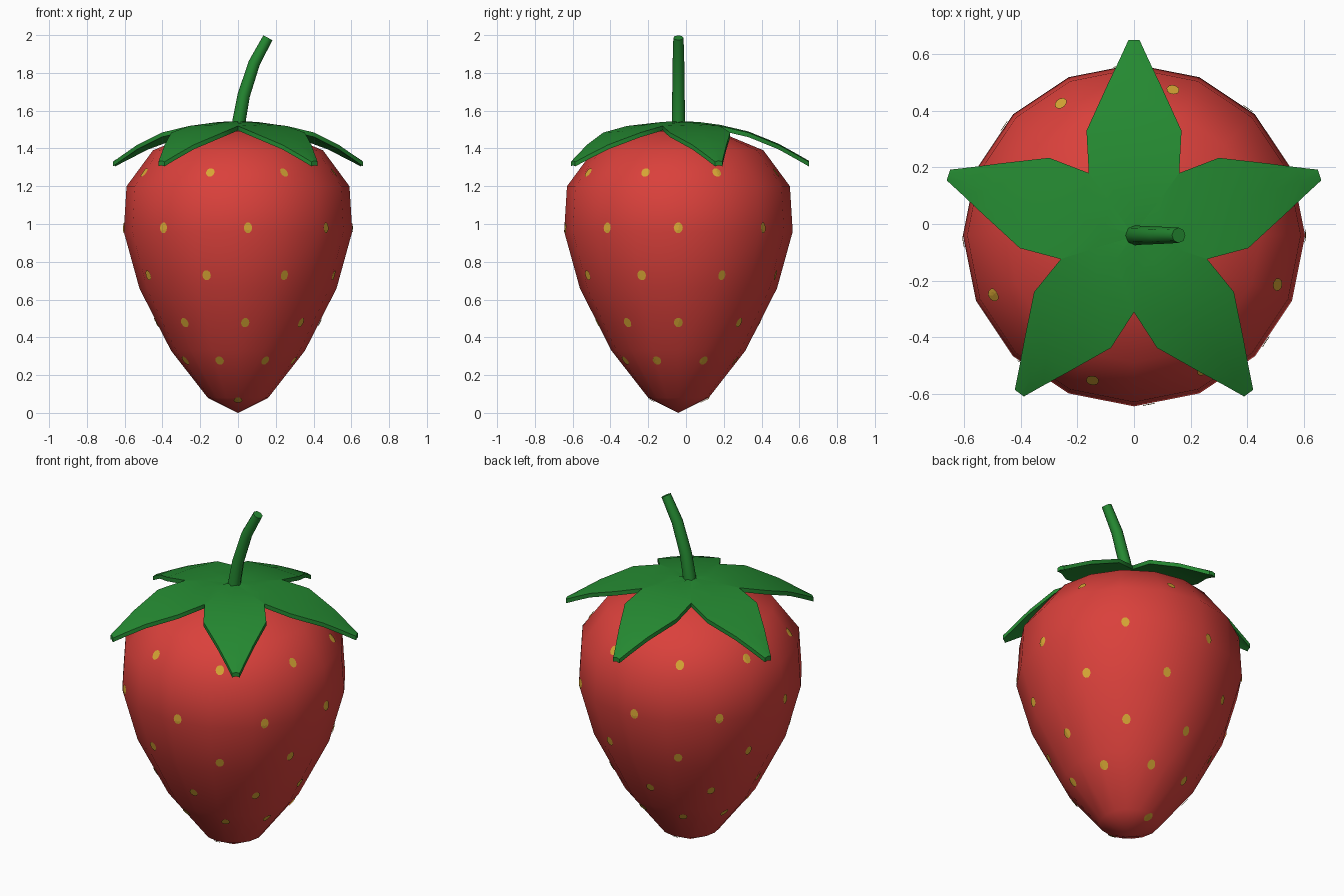
import bpy, bmesh, math
from mathutils import Vector
from mathutils.bvhtree import BVHTree

if "Cube" in bpy.data.objects:
    bpy.data.objects.remove(bpy.data.objects["Cube"])

CY = -0.04  # fruit axis sits slightly forward of the origin


def material(name, rgb):
    m = bpy.data.materials.new(name)
    m.diffuse_color = (*rgb, 1)
    m.use_nodes = True
    m.node_tree.nodes["Principled BSDF"].inputs["Base Color"].default_value = m.diffuse_color
    return m


RED = material("berry red", (0.70, 0.052, 0.044))
GREEN = material("leaf green", (0.018, 0.25, 0.031))
GOLD = material("seed gold", (0.68, 0.38, 0.035))


def finish(name, bm, mat, angle=180):
    bmesh.ops.recalc_face_normals(bm, faces=bm.faces)
    me = bpy.data.meshes.new(name)
    bm.to_mesh(me)
    bm.free()
    me.materials.append(mat)
    ob = bpy.data.objects.new(name, me)
    bpy.context.collection.objects.link(ob)
    bpy.ops.object.select_all(action='DESELECT')
    ob.select_set(True)
    bpy.context.view_layer.objects.active = ob
    bpy.ops.object.shade_smooth_by_angle(angle=math.radians(angle))
    return ob


def skin_rings(bm, rings):
    for a, b in zip(rings, rings[1:]):
        n = len(a)
        for i in range(n):
            bm.faces.new((a[i], a[(i + 1) % n], b[(i + 1) % n], b[i]))


# Fruit: 16-sided lathe with pointed bottom and shallow top
profile = [(0.16, 0.08), (0.355, 0.33), (0.522, 0.66), (0.605, 0.96),
           (0.59, 1.20), (0.45, 1.39), (0.21, 1.49)]
bm = bmesh.new()
rings = [[bm.verts.new((r * math.cos(i * math.pi / 8), CY + r * math.sin(i * math.pi / 8), z))
          for i in range(16)] for r, z in profile]
skin_rings(bm, rings)
for ring, z in ((rings[0], 0.0), (rings[-1], 1.51)):
    tip = bm.verts.new((0, CY, z))
    for i in range(16):
        bm.faces.new((ring[i], ring[(i + 1) % 16], tip))
bmesh.ops.recalc_face_normals(bm, faces=bm.faces)
tree = BVHTree.FromBMesh(bm)
finish("fruit", bm, RED)

# Seeds: thin oval plates projected on the fruit (height, angles from the front)
even = [-62, -18, 27, 69, 115, 162, 208, 250]
odd = [-41, 5, 51, 90, 138, 185, 230, 272]
rows = [(1.27, [-67, -16, 27, 71, 112, 165, 209, 249]), (0.98, odd), (0.73, even),
        (0.48, odd), (0.28, even), (0.07, [0, 187])]
bm = bmesh.new()


def on_fruit(origin, direction):
    hit, normal, _, _ = tree.ray_cast(origin, direction)
    return hit + normal * 0.005


for z, angles in rows:
    for a in angles:
        t = math.radians(a)
        out = Vector((math.sin(t), -math.cos(t), 0))
        side = Vector((math.cos(t), math.sin(t), 0))
        axis = Vector((0, CY, z))
        hit, normal, _, _ = tree.ray_cast(axis + out * 2, -out)
        up = normal.cross(side).normalized()
        start = hit + normal * 0.2
        mid = bm.verts.new(on_fruit(start, -normal))
        loops = []
        for s in (0.5, 1.0):
            loops.append([bm.verts.new(on_fruit(
                start + side * (0.023 * s * math.cos(k * math.pi / 5))
                + up * (0.028 * s * math.sin(k * math.pi / 5)), -normal)) for k in range(10)])
        for k in range(10):
            bm.faces.new((mid, loops[0][k], loops[0][(k + 1) % 10]))
        skin_rings(bm, loops)
bm.normal_update()
for f in bm.faces:  # make every plate face outward
    if f.normal.dot(f.calc_center_median() - Vector((0, CY, 0.95))) < 0:
        f.normal_flip()
me = bpy.data.meshes.new("seeds")
bm.to_mesh(me)
bm.free()
me.materials.append(GOLD)
bpy.context.collection.objects.link(bpy.data.objects.new("seeds", me))

# Leaves: five drooping blades (distance, half width, top height)
blade = [(0.0, 0.005, 1.545), (0.11, 0.08, 1.54), (0.22, 0.16, 1.525), (0.37, 0.168, 1.49),
         (0.53, 0.095, 1.425), (0.62, 0.052, 1.375), (0.69, 0.02, 1.335)]
for n in range(5):
    t = math.radians(90 + 72 * n)
    along = Vector((math.cos(t), math.sin(t), 0))
    across = Vector((-math.sin(t), math.cos(t), 0))
    bm = bmesh.new()
    layers = []
    for drop in (0.0, 0.024):
        layers.append([[bm.verts.new(Vector((0, CY, z - drop - 0.006 * abs(s))) + along * d + across * (w * s))
                        for s in (-1, 0, 1)] for d, w, z in blade])
    # closed cross-sections joined along the blade
    sections = [top + bottom[::-1] for top, bottom in zip(*layers)]
    skin_rings(bm, sections)
    bm.faces.new(sections[0])
    bm.faces.new(sections[-1])
    finish(f"leaf_{n + 1}", bm, GREEN, 50)

# Stem: bent eight-sided tube
path = [(0.0, 1.50, 0.036), (0.008, 1.56, 0.035), (0.030, 1.68, 0.033),
        (0.085, 1.85, 0.031), (0.158, 1.986, 0.027)]
bm = bmesh.new()
rings = []
for i, (x, z, r) in enumerate(path):
    a, b = path[max(i - 1, 0)], path[min(i + 1, len(path) - 1)]
    d = Vector((b[0] - a[0], 0, b[1] - a[1])).normalized()
    u = Vector((d.z, 0, -d.x))
    rings.append([bm.verts.new(Vector((x, CY, z)) + u * (r * math.cos(k * math.pi / 4))
                               + Vector((0, r * math.sin(k * math.pi / 4), 0))) for k in range(8)])
skin_rings(bm, rings)
bm.faces.new(rings[0])
bm.faces.new(rings[-1])
finish("stem", bm, GREEN, 50)
